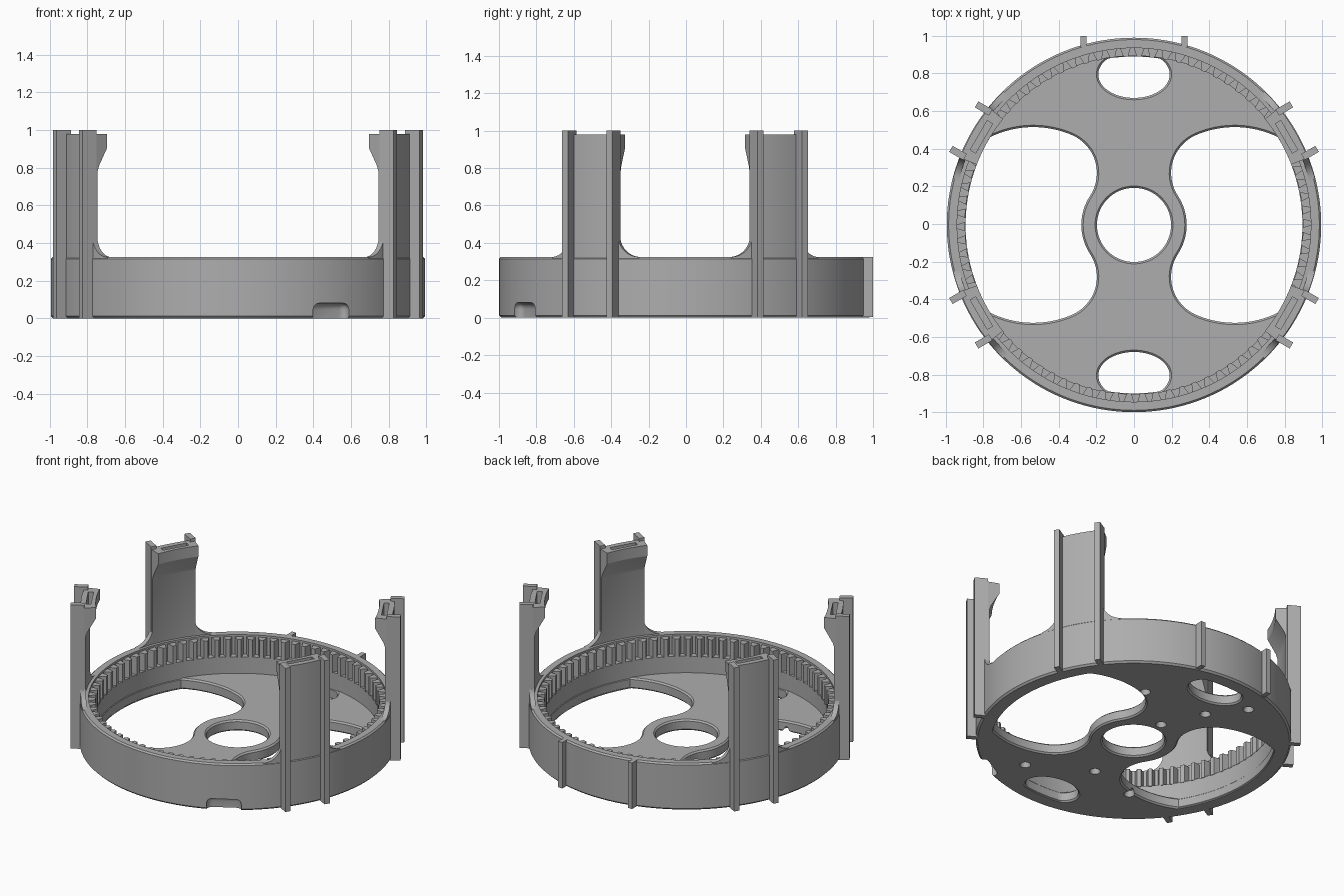
import bpy, bmesh, math
from math import sin, cos, pi, radians, sqrt, atan2, hypot
from mathutils import Matrix

old = bpy.data.objects.get("Cube")
if old:
    bpy.data.objects.remove(old)

CY = -0.005            # ring centre along y
RING, TIP, ROOT = 0.995, 0.895, 0.94
RIM, FLOOR = 0.325, 0.075

grey = bpy.data.materials.new("plain_grey")
grey.use_nodes = True
grey.diffuse_color = (0.42, 0.42, 0.42, 1)
grey.node_tree.nodes["Principled BSDF"].inputs["Base Color"].default_value = (0.42, 0.42, 0.42, 1)


def finish(name, bm):
    bmesh.ops.recalc_face_normals(bm, faces=bm.faces)
    mesh = bpy.data.meshes.new(name)
    bm.to_mesh(mesh)
    bm.free()
    mesh.materials.append(grey)
    obj = bpy.data.objects.new(name, mesh)
    bpy.context.collection.objects.link(obj)
    obj.location.y = CY
    return obj


def select(obj):
    bpy.ops.object.select_all(action='DESELECT')
    obj.select_set(True)
    bpy.context.view_layer.objects.active = obj


def smooth(obj):
    select(obj)
    bpy.ops.object.shade_smooth_by_angle(angle=radians(25))


def modify(obj, kind, **settings):
    mod = obj.modifiers.new(kind.title(), kind)
    for key, value in settings.items():
        setattr(mod, key, value)
    select(obj)
    bpy.ops.object.modifier_apply(modifier=mod.name)


def cut(obj, cutter):
    cutter.hide_render = True
    modify(obj, 'BOOLEAN', operation='DIFFERENCE', solver='EXACT', object=cutter)
    bpy.data.objects.remove(cutter)


def sweep(name, sections, closed=False):
    """Join (angle, [(radius, z), ...]) sections around the z axis."""
    bm = bmesh.new()
    rows = [[bm.verts.new((r * cos(a), r * sin(a), z)) for r, z in prof]
            for a, prof in sections]
    pairs = list(zip(rows, rows[1:]))
    if closed:
        pairs.append((rows[-1], rows[0]))
    else:
        bm.faces.new(rows[0])
        bm.faces.new(rows[-1])
    for p, q in pairs:
        for i in range(len(p)):
            j = (i + 1) % len(p)
            bm.faces.new((p[i], p[j], q[j], q[i]))
    return finish(name, bm)


def block(name, angle, r, s, z):
    """Box given by radial, sideways and vertical ranges, turned by an angle."""
    bm = bmesh.new()
    bmesh.ops.create_cube(bm, size=1)
    for v in bm.verts:
        v.co = [lo + (hi - lo) * (c + 0.5) for c, (lo, hi) in zip(v.co, (r, s, z))]
    bmesh.ops.transform(bm, matrix=Matrix.Rotation(angle, 4, 'Z'), verts=bm.verts)
    return finish(name, bm)


def arc(cx, cy, r, a0, a1, n):
    return [(cx + r * cos(a0 + (a1 - a0) * i / n), cy + r * sin(a0 + (a1 - a0) * i / n))
            for i in range(n + 1)]


# Outer ring wall with chamfered edges and a ledge under the teeth
wall = [(TIP + 0.004, 0), (RING - 0.012, 0), (RING, 0.012), (RING, RIM - 0.01),
        (RING - 0.01, RIM), (ROOT, RIM), (ROOT, 0.19), (TIP + 0.004, 0.19)]
ring = sweep("ring_wall", [(2 * pi * i / 144, wall) for i in range(144)], closed=True)
notch = block("notch_cutter", radians(-60), (0.945, 1.1), (-0.11, 0.11), (-0.1, 0.08))
modify(notch, 'BEVEL', width=0.035, segments=4)
cut(ring, notch)
smooth(ring)

# Internal gear teeth
TEETH = 80
sections = []
for i in range(TEETH):
    for f, r in ((0, ROOT), (0.25, ROOT), (0.45, TIP), (0.8, TIP)):
        sections.append((2 * pi * (i + f) / TEETH,
                         [(r, 0.185), (ROOT + 0.02, 0.185), (ROOT + 0.02, 0.312), (r, 0.312)]))
sweep("gear_teeth", sections, closed=True)

# Floor plate outline: rim, hub hole, two kidney windows, two oval windows
HUB, BIG, BX, FIL = 0.28, 0.52, 0.535, 0.22
fx = ((HUB + FIL) ** 2 - (BIG - FIL) ** 2 + BX ** 2) / (2 * BX)
fy = sqrt((HUB + FIL) ** 2 - fx ** 2)
ex = (TIP ** 2 - BIG ** 2 + BX ** 2) / (2 * BX)
ey = sqrt(TIP ** 2 - ex ** 2)
turn = atan2(fy, fx - BX)
half = (arc(0, 0, HUB, 0, atan2(fy, fx), 8)
        + arc(fx, fy, FIL, pi + atan2(fy, fx), turn, 16)[1:]
        + arc(BX, 0, BIG, turn, atan2(ey, ex - BX), 20)[1:]
        + arc(0, 0, TIP, atan2(ey, ex), 0, 14)[1:])
kidney = half + [(x, -y) for x, y in half[-2:0:-1]]
oval = []
for i in range(48):
    x, y = 0.19 * cos(2 * pi * i / 48), 0.8 + 0.125 * sin(2 * pi * i / 48)
    oval.append((x, min(y, sqrt(TIP ** 2 - x * x))))
loops = [arc(0, 0, 0.93, 0, 2 * pi, 144)[:-1], arc(0, 0, 0.197, 0, 2 * pi, 64)[:-1],
         kidney, [(-x, y) for x, y in kidney], oval, [(x, -y) for x, y in oval]]

bm = bmesh.new()
for loop in loops:
    vs = [bm.verts.new((x, y, FLOOR / 2)) for x, y in loop]
    for a, b in zip(vs, vs[1:] + vs[:1]):
        bm.edges.new((a, b))
bmesh.ops.triangle_fill(bm, use_beauty=True, edges=bm.edges)
plate = finish("floor_plate", bm)
modify(plate, 'SOLIDIFY', thickness=FLOOR, offset=0)
modify(plate, 'BEVEL', width=0.01, segments=1, limit_method='ANGLE',
       angle_limit=radians(60), use_clamp_overlap=False, loop_slide=False)

# Blind screw holes in the underside
for x, y in ((0.34, 0.52), (0, 0.27), (-0.13, 0.55), (-0.3, 0.77),
             (0.33, -0.67), (-0.06, -0.45), (-0.41, -0.53)):
    bm = bmesh.new()
    bmesh.ops.create_cone(bm, cap_ends=True, segments=24, radius1=0.04, radius2=0.024,
                          depth=0.06, matrix=Matrix.Translation((x, y, 0.01)))
    cut(plate, finish("screw_cutter", bm))
smooth(plate)

# Four flared posts with edge ribs and fillets down to the ring
HALF = 0.155
span = math.asin(HALF / RING)
post = [(0.96, 0.2), (0.96, 0.78), (0.95, 0.81), (TIP, 0.905), (TIP, 0.98),
        (0.99, 0.98), (0.99, 0.2)]
for k, deg in enumerate((30, 150, 210, 330), 1):
    mid = radians(deg)
    body = sweep(f"post_{k}", [(mid + span * (i / 8 - 1), post) for i in range(17)])
    cut(body, block("slot_cutter", mid, (0.92, 0.953), (-0.09, 0.09), (0.89, 1.1)))
    smooth(body)
    for side in (-1, 1):
        s = sorted((side * 0.118, side * HALF))
        block(f"post_{k}_rib", mid, (0.958, 1.045), s, (0, 1))
        rad, cols = 0.12, []
        for i in range(13):
            t = rad * (1 - cos(pi / 2 * i / 12))
            top = RIM + rad - sqrt(max(0, rad ** 2 - (rad - t) ** 2))
            cols.append((mid + side * (span - 0.004 + t / RING),
                         [(0.96, 0.3), (RING - 0.002, 0.3), (RING - 0.002, top), (0.96, top)]))
        smooth(sweep(f"post_{k}_fillet", cols))

# Two short guide ribs on the back of the ring
for side in (-1, 1):
    s = sorted((side * 0.252, side * 0.284))
    block("back_guide_rib", pi / 2, (0.945, 1.005), s, (0.005, RIM))
